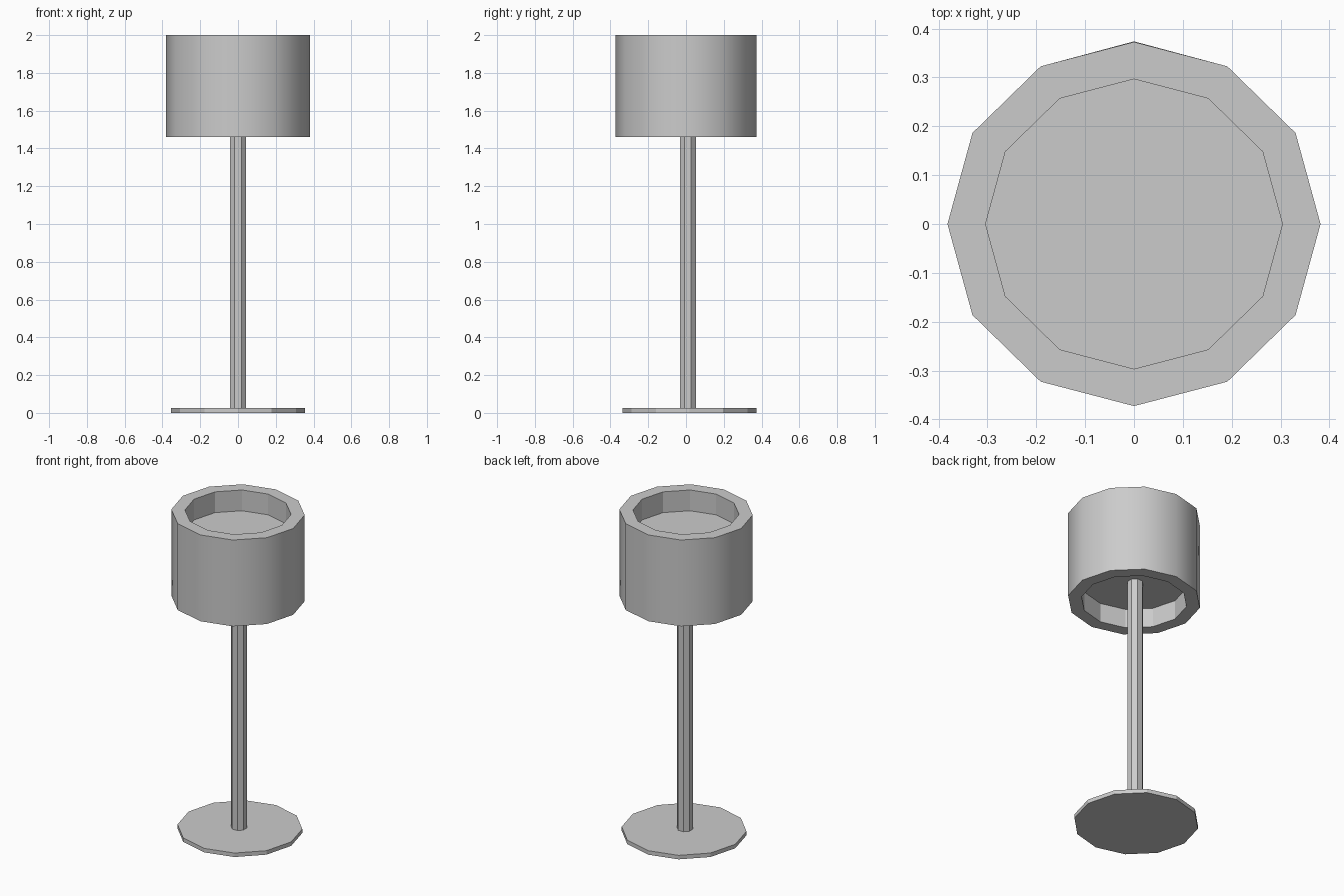
import bpy, bmesh
from math import cos, sin, pi

if "Cube" in bpy.data.objects:
    bpy.data.objects.remove(bpy.data.objects["Cube"])


def lathe(name, profile, sides, y=0.0, squash=1.0, turn=0.0, smooth_bands=()):
    """Stack of rings from (radius, z) pairs, closed with flat end caps."""
    bm = bmesh.new()
    rings = []
    for r, z in profile:
        rings.append([bm.verts.new((r * cos(turn + 2 * pi * i / sides),
                                    y + squash * r * sin(turn + 2 * pi * i / sides), z))
                      for i in range(sides)])
    for k, (a, b) in enumerate(zip(rings, rings[1:])):
        for i in range(sides):
            j = (i + 1) % sides
            f = bm.faces.new((a[i], a[j], b[j], b[i]))
            f.smooth = k in smooth_bands
    bm.faces.new(rings[0][::-1])
    bm.faces.new(rings[-1])
    bmesh.ops.recalc_face_normals(bm, faces=bm.faces)
    # keep rims crisp against the smooth outer wall
    for e in bm.edges:
        if len(e.link_faces) == 2 and e.calc_face_angle() > 0.8:
            e.smooth = False
    mesh = bpy.data.meshes.new(name)
    bm.to_mesh(mesh)
    bm.free()
    obj = bpy.data.objects.new(name, mesh)
    bpy.context.collection.objects.link(obj)
    return obj


# Round foot and stem, set slightly back from the shade centre
lathe("base", [(0.355, 0.0), (0.355, 0.025)], 12, y=0.019)
lathe("pole", [(0.0455, 0.0), (0.0455, 1.6)], 8, y=0.01, turn=pi / 8)

# Drum shade: thick rim, recessed panel at the bottom and the top
lathe("shade",
      [(0.304, 1.58), (0.304, 1.46), (0.382, 1.46),
       (0.382, 2.0), (0.304, 2.0), (0.304, 1.87)],
      12, squash=0.976, smooth_bands=(2,))
